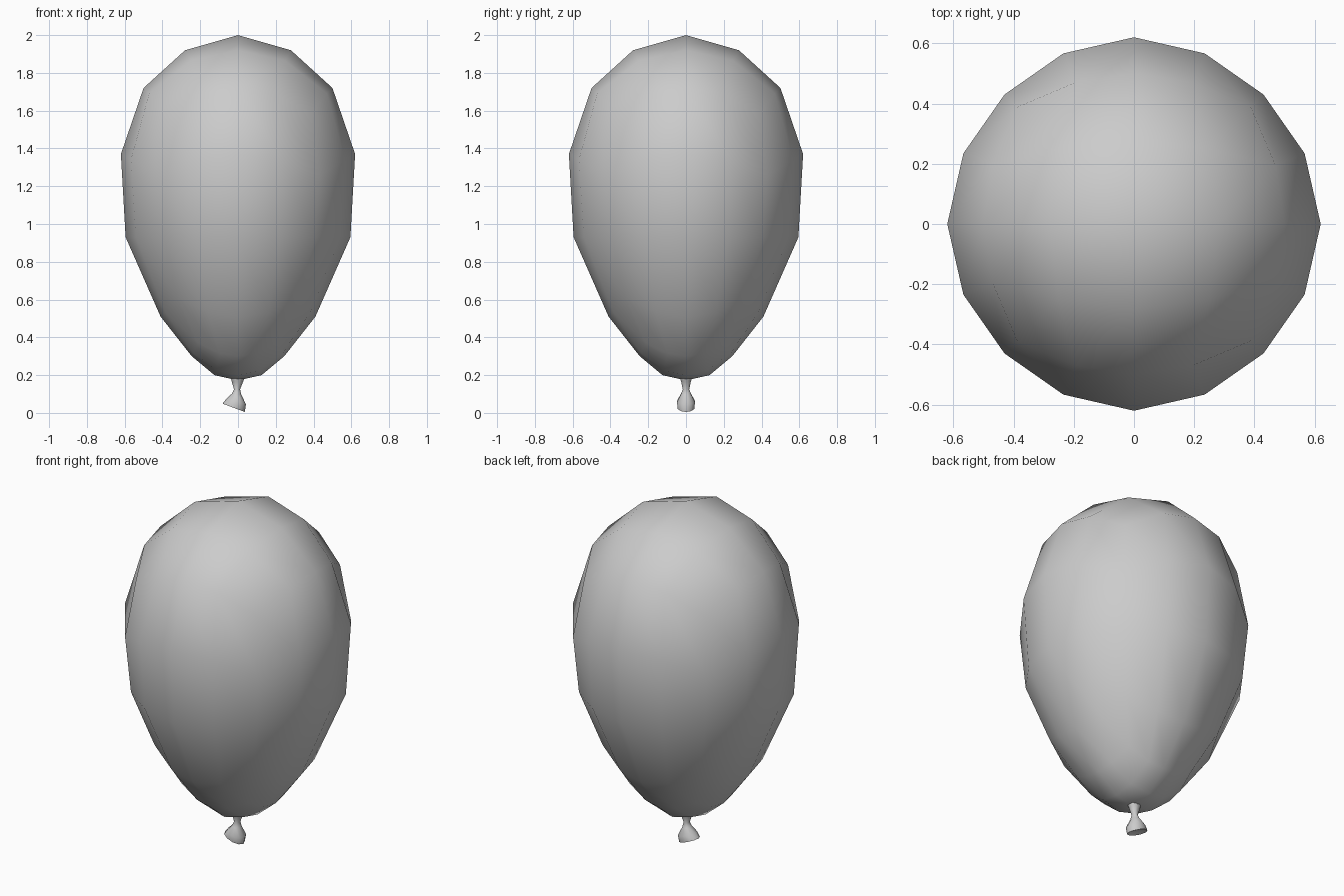
import bpy, bmesh
from math import tan, pi, atan2, hypot, sin, cos

if "Cube" in bpy.data.objects:
    bpy.data.objects.remove(bpy.data.objects["Cube"])

# Balloon profile from top pole to bottom pole: (radius, z)
PROFILE = [(0, 2.0), (0.28, 1.92), (0.50, 1.72), (0.62, 1.37), (0.595, 0.93),
           (0.41, 0.51), (0.245, 0.30), (0.125, 0.20), (0, 0.172)]


def point(i):
    # Mirror the profile past the poles
    if i < 0:
        return -PROFILE[-i][0], PROFILE[-i][1]
    if i > 8:
        return -PROFILE[16 - i][0], PROFILE[16 - i][1]
    return PROFILE[i]


def sample(t):
    i = min(int(t + 1e-6), 7)
    f = t - i
    out = []
    for a, b, c, d in zip(*(point(i + k) for k in (-1, 0, 1, 2))):
        out.append(b + 0.5 * f * (c - a + f * (2*a - 5*b + 4*c - d + f * (3*(b - c) + d - a))))
    return out


def finish(bm, name):
    bmesh.ops.recalc_face_normals(bm, faces=bm.faces[:])
    for f in bm.faces:
        f.smooth = True
    me = bpy.data.meshes.new(name)
    bm.to_mesh(me)
    bm.free()
    ob = bpy.data.objects.new(name, me)
    bpy.context.collection.objects.link(ob)
    return ob


# Balloon body: low-poly cube sphere reshaped along the profile
bm = bmesh.new()
bmesh.ops.create_cube(bm, size=2)
bmesh.ops.subdivide_edges(bm, edges=bm.edges[:], cuts=3, use_grid_fill=True)
for v in bm.verts:
    x, y, z = (tan(c * pi / 4) for c in v.co)
    az = atan2(y, x)
    t = (pi / 2 - atan2(z, hypot(x, y))) / (pi / 8)
    r, h = sample(t)
    r *= 1 - 0.032 * sin(2 * az) ** 2
    v.co = (r * cos(az), r * sin(az), h)
finish(bm, "balloon_body")

# Tied neck: rings (centre x, centre z, half width x, half width y, tilt drop)
RINGS = [(0, 0.20, 0.042, 0.038, 0), (-0.003, 0.165, 0.03, 0.027, 0),
         (-0.005, 0.125, 0.016, 0.018, 0), (-0.007, 0.10, 0.024, 0.028, 0.003),
         (-0.01, 0.06, 0.052, 0.05, 0.014), (-0.023, 0.027, 0.059, 0.046, 0.022),
         (-0.02, 0.034, 0.045, 0.034, 0.017)]
SIDES = 10
bm = bmesh.new()
loops = []
for cx, cz, rx, ry, drop in RINGS:
    loops.append([bm.verts.new((cx + rx * cos(a), ry * sin(a), max(0.004, cz - drop * cos(a))))
                  for a in (2 * pi * k / SIDES for k in range(SIDES))])
for a, b in zip(loops, loops[1:]):
    for k in range(SIDES):
        n = (k + 1) % SIDES
        bm.faces.new((a[k], a[n], b[n], b[k]))
bm.faces.new(loops[0])
bm.faces.new(loops[-1])
neck = finish(bm, "tied_neck")
bpy.context.view_layer.objects.active = neck
neck.select_set(True)
bpy.ops.object.shade_smooth_by_angle(angle=pi / 3)
